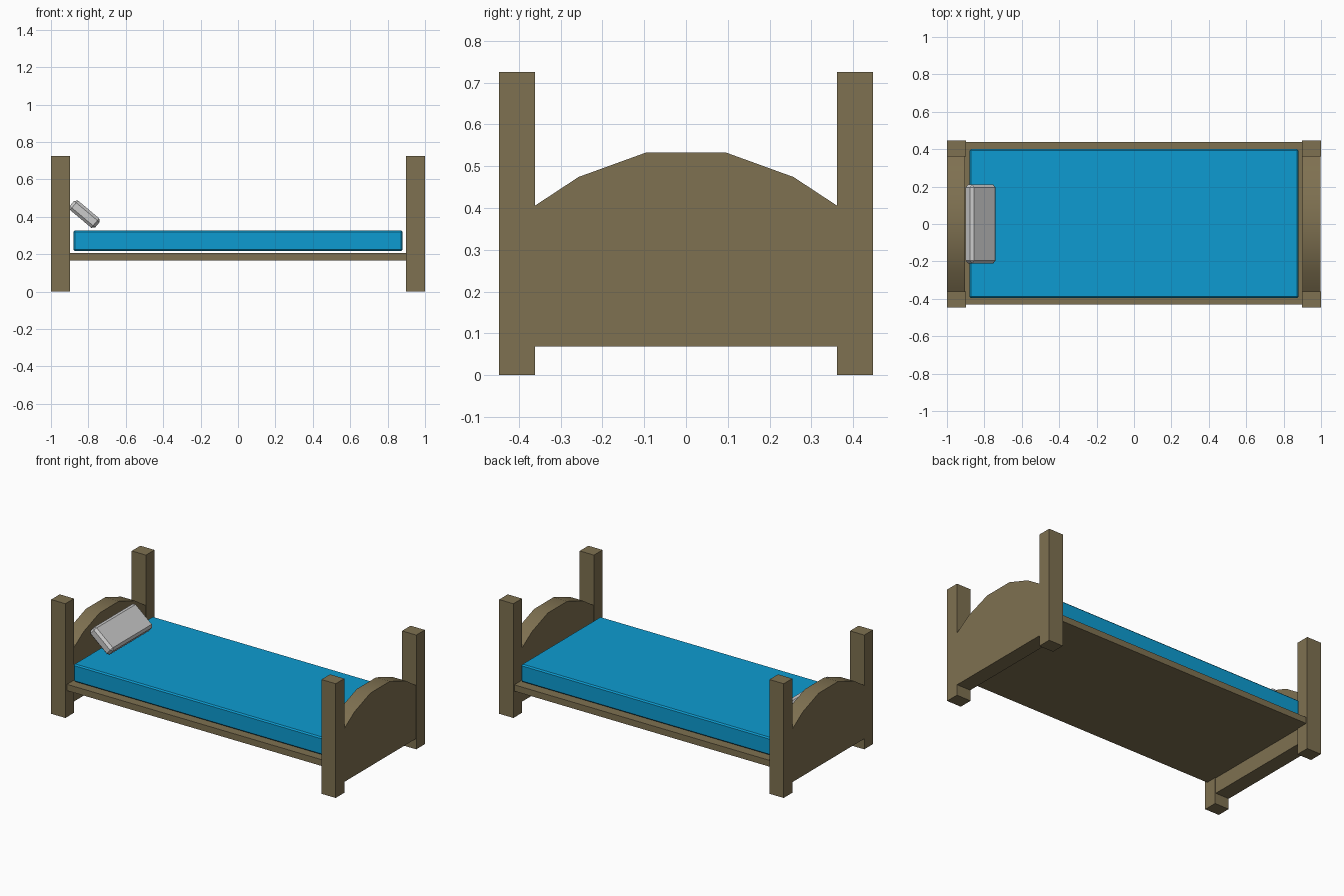
import bpy
import bmesh
import math

old = bpy.data.objects.get("Cube")
if old:
    bpy.data.objects.remove(old, do_unlink=True)


def material(name, color):
    mat = bpy.data.materials.new(name)
    mat.use_nodes = True
    mat.diffuse_color = (*color, 1)
    mat.node_tree.nodes["Principled BSDF"].inputs["Base Color"].default_value = (*color, 1)
    return mat


wood = material("brown wood", (0.21, 0.164, 0.082))
blue = material("blue fabric", (0.004, 0.33, 0.64))
white = material("pale grey fabric", (0.6, 0.6, 0.6))


def finish(name, bm, mat):
    bmesh.ops.recalc_face_normals(bm, faces=bm.faces)
    mesh = bpy.data.meshes.new(name)
    bm.to_mesh(mesh)
    bm.free()
    mesh.materials.append(mat)
    obj = bpy.data.objects.new(name, mesh)
    bpy.context.collection.objects.link(obj)
    return obj


def box(name, center, size, mat, bevel=0):
    bm = bmesh.new()
    bmesh.ops.create_cube(bm, size=1)
    bmesh.ops.scale(bm, vec=size, verts=bm.verts)
    if bevel:
        bmesh.ops.bevel(bm, geom=bm.edges[:], offset=bevel, segments=1, affect='EDGES')
    obj = finish(name, bm, mat)
    obj.location = center
    return obj


def end_board(name, x0, x1):
    # Arched profile in the YZ plane, extruded along X
    half = [(0.365, 0.068), (0.365, 0.403), (0.257, 0.474), (0.097, 0.532)]
    outline = half + [(-y, z) for y, z in reversed(half)]
    bm = bmesh.new()
    face = bm.faces.new([bm.verts.new((x0, y, z)) for y, z in outline])
    moved = bmesh.ops.extrude_face_region(bm, geom=[face])["geom"]
    verts = [v for v in moved if isinstance(v, bmesh.types.BMVert)]
    bmesh.ops.translate(bm, vec=(x1 - x0, 0, 0), verts=verts)
    obj = finish(name, bm, wood)
    bpy.ops.object.select_all(action='DESELECT')
    obj.select_set(True)
    bpy.context.view_layer.objects.active = obj
    bpy.ops.object.shade_smooth_by_angle(angle=math.radians(30))


# Corner posts
for end, sx in (("head", -1), ("foot", 1)):
    for side, sy in (("front", -1), ("back", 1)):
        box(f"{end}_{side}_post", (sx * 0.949, sy * 0.404, 0.3625),
            (0.1, 0.086, 0.725), wood)

# Arched end boards
end_board("headboard", -1.0, -0.904)
end_board("footboard", 0.902, 0.998)

# Base, mattress and tilted pillow
box("base_slab", (0, 0.004, 0.187), (1.81, 0.868, 0.04), wood)
box("mattress", (0, 0.002, 0.272), (1.76, 0.796, 0.112), blue, 0.008)
pillow = box("pillow", (-0.82, 0, 0.414), (0.178, 0.42, 0.066), white, 0.015)
pillow.rotation_euler.y = math.radians(40)
